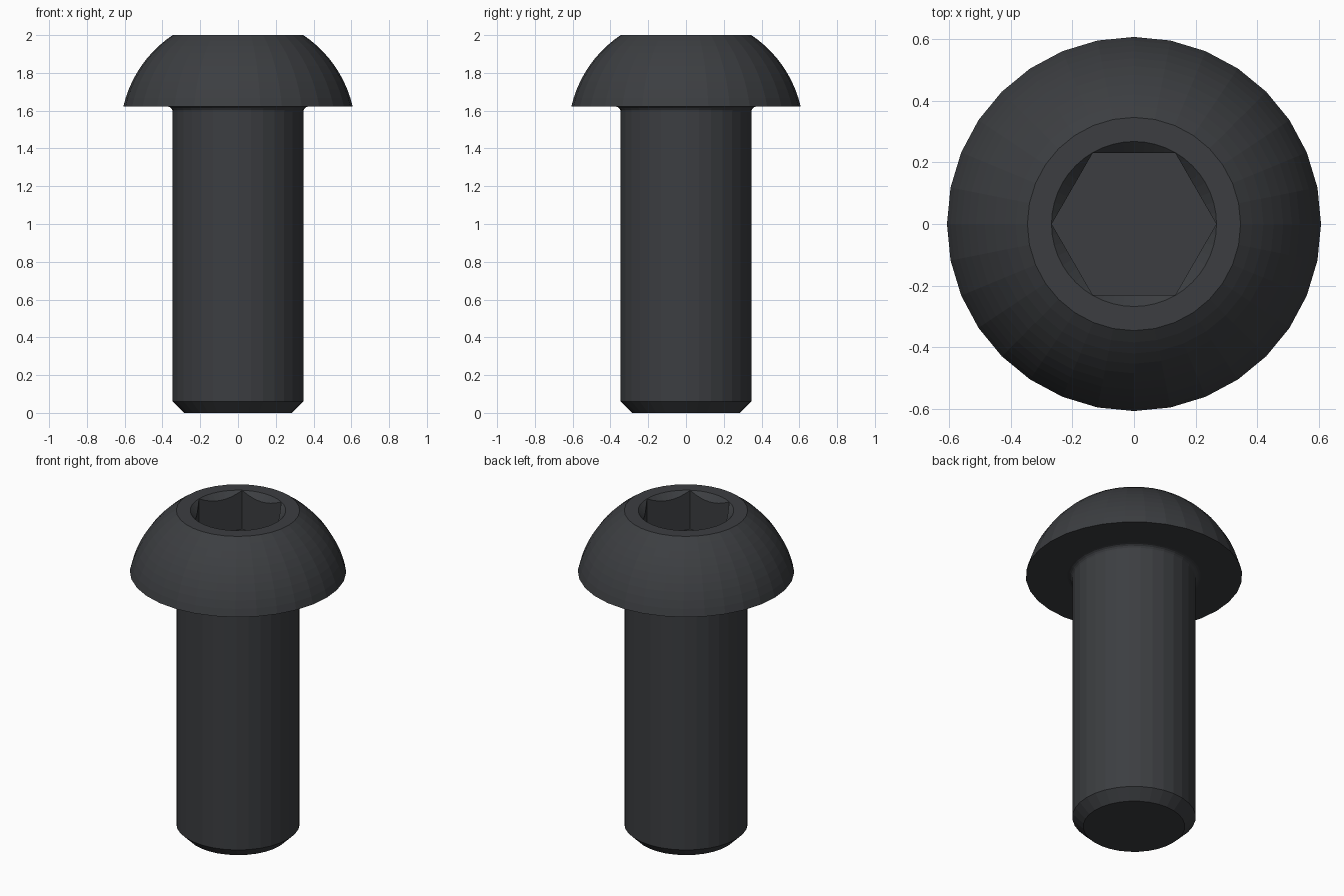
import bpy, bmesh
from math import sin, cos, pi, atan2, hypot

if "Cube" in bpy.data.objects:
    bpy.data.objects.remove(bpy.data.objects["Cube"])


def lathe(name, profile, sides):
    """Closed solid of revolution about z from (radius, z) points, bottom to top."""
    bm = bmesh.new()
    rings = [[bm.verts.new((r * cos(2 * pi * i / sides), r * sin(2 * pi * i / sides), z))
              for i in range(sides)] for r, z in profile]
    for low, high in zip(rings, rings[1:]):
        for i in range(sides):
            j = (i + 1) % sides
            bm.faces.new((low[i], low[j], high[j], high[i]))
    bm.faces.new(rings[0][::-1])
    bm.faces.new(rings[-1])
    mesh = bpy.data.meshes.new(name)
    bm.to_mesh(mesh)
    bm.free()
    obj = bpy.data.objects.new(name, mesh)
    bpy.context.collection.objects.link(obj)
    return obj


SHANK_R, HEAD_R, HEAD_Z = 0.346, 0.607, 1.622
TOP_R, FILLET, SOCKET_R = 0.346, 0.028, 0.267

# Shank with chamfered tip
profile = [(0.285, 0), (SHANK_R, 0.06)]

# Small fillet under the head
for i in range(5):
    a = i / 4 * pi / 2
    profile.append((SHANK_R + FILLET * (1 - cos(a)), HEAD_Z - FILLET * (1 - sin(a))))

# Domed head: circular arc from the rim to the flat top
k = 2 - HEAD_Z
drop = (HEAD_R ** 2 - TOP_R ** 2 - k ** 2) / (2 * k)
dome_r = hypot(HEAD_R, drop)
a0, a1 = atan2(drop, HEAD_R), atan2(drop + k, TOP_R)
for i in range(11):
    a = a0 + (a1 - a0) * i / 10
    profile.append((dome_r * cos(a), HEAD_Z - drop + dome_r * sin(a)))

screw = lathe("button_head_screw", profile, 32)

# Hex socket and its 45 degree countersink
hex_cutter = lathe("hex_socket_cutter", [(SOCKET_R, 1.76), (SOCKET_R, 2.2)], 6)
cone_cutter = lathe("countersink_cutter",
                    [(SOCKET_R - 0.15, 1.85), (SOCKET_R + 0.051, 2.05)], 48)
cone_cutter.data.vertices.foreach_get  # mesh kept as a plain cone
for cutter in (hex_cutter, cone_cutter):
    cut = screw.modifiers.new(cutter.name, 'BOOLEAN')
    cut.operation = 'DIFFERENCE'
    cut.solver = 'EXACT'
    cut.object = cutter
    cutter.hide_render = True
    cutter.hide_set(True)

# Blackened steel
steel = bpy.data.materials.new("black_steel")
steel.diffuse_color = (0.045, 0.048, 0.053, 1)
steel.use_nodes = True
steel.node_tree.nodes["Principled BSDF"].inputs["Base Color"].default_value = steel.diffuse_color
screw.data.materials.append(steel)
